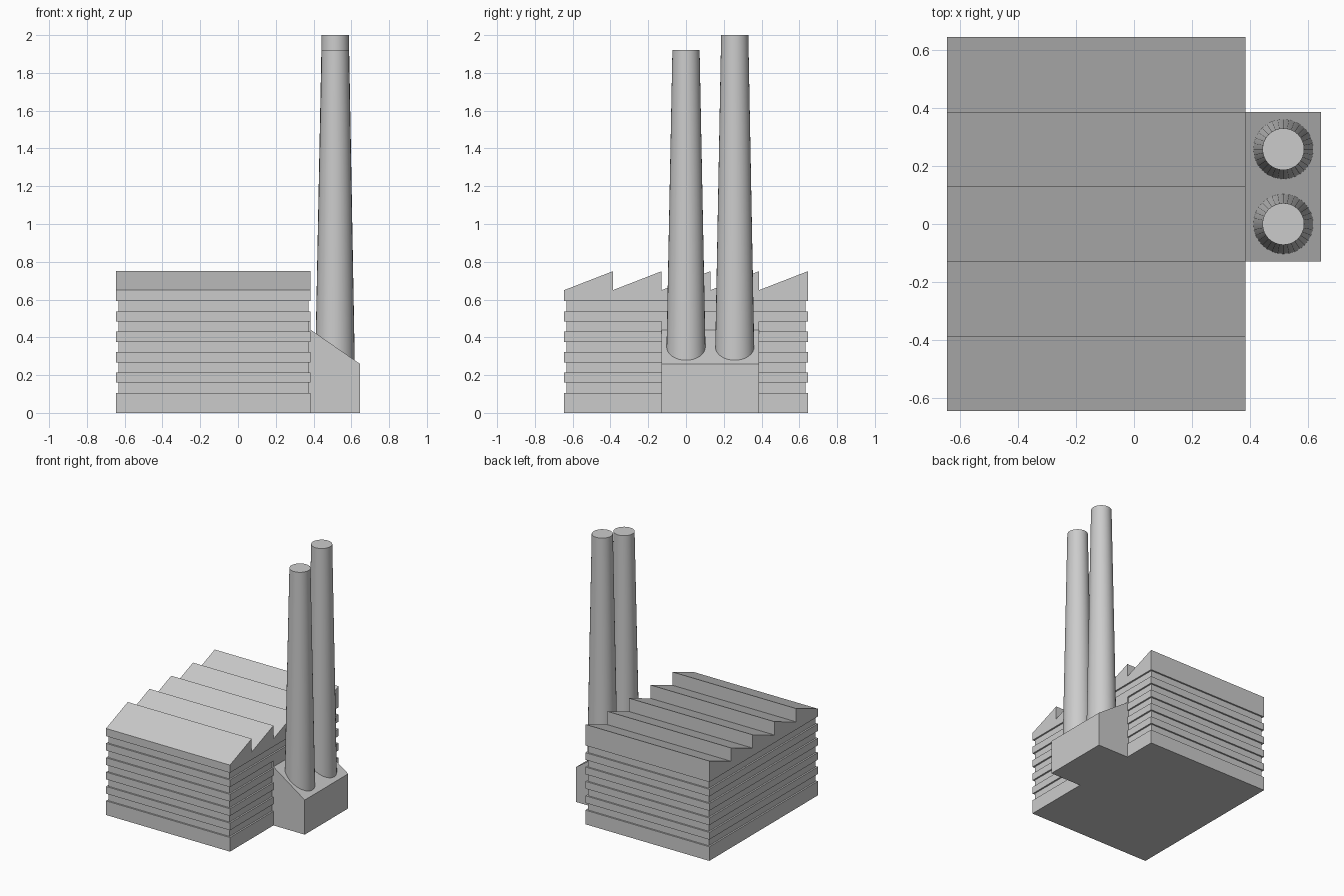
import bpy, bmesh, math

if "Cube" in bpy.data.objects:
    bpy.data.objects.remove(bpy.data.objects["Cube"])

X0, X1, Y = -0.645, 0.385, 0.645
INSET = 0.012
TOOTH = 2 * Y / 5


def finish(name, bm):
    bmesh.ops.recalc_face_normals(bm, faces=bm.faces)
    me = bpy.data.meshes.new(name)
    bm.to_mesh(me)
    bm.free()
    ob = bpy.data.objects.new(name, me)
    bpy.context.collection.objects.link(ob)
    return ob


def prism(name, profile, shift):
    """Extrude a closed planar profile by a vector."""
    bm = bmesh.new()
    face = bm.faces.new([bm.verts.new(p) for p in profile])
    ext = bmesh.ops.extrude_face_region(bm, geom=[face], use_keep_orig=True)
    verts = [g for g in ext["geom"] if isinstance(g, bmesh.types.BMVert)]
    bmesh.ops.translate(bm, verts=verts, vec=shift)
    return finish(name, bm)


# Hall walls: stacked rectangular rings, alternating full and recessed bands
levels = [(0.0, 0.0)]
for i in range(10):
    z = 0.106 + i * 0.054
    a, b = (0.0, INSET) if i % 2 == 0 else (INSET, 0.0)
    levels += [(z, a), (z, b)]
levels[-1] = (levels[-1][0], 0.0)
roof_base = levels[-1][0]

bm = bmesh.new()
previous = None
for z, d in levels:
    ring = [bm.verts.new(p) for p in ((X0 + d, -Y + d, z), (X1 - d, -Y + d, z),
                                      (X1 - d, Y - d, z), (X0 + d, Y - d, z))]
    if previous:
        for k in range(4):
            n = (k + 1) % 4
            bm.faces.new((previous[k], previous[n], ring[n], ring[k]))
    else:
        bm.faces.new(ring)
    previous = ring
bm.faces.new(previous)
finish("hall_walls", bm)

# Sawtooth roof with five teeth
saw = [(X0, Y, roof_base), (X0, -Y, roof_base)]
for i in range(5):
    y = -Y + i * TOOTH
    saw += [(X0, y, 0.65), (X0, y + TOOTH, 0.75)]
prism("sawtooth_roof", saw, (X1 - X0, 0, 0))

# Annex with sloping top, and its flat backing on the hall wall
YA = -TOOTH / 2
annex = [(X1 - INSET, 0), (0.645, 0), (0.645, 0.26), (X1, 0.44),
         (X1, 0.484), (X1 - INSET, 0.484)]
prism("boiler_annex", [(x, YA, z) for x, z in annex], (0, 2 * TOOTH, 0))


# Tapered chimneys, their feet cut to the annex slope
def chimney(name, y, top, r_top, r_low=0.103, sides=32):
    cx = 0.515
    bm = bmesh.new()
    bmesh.ops.create_cone(bm, cap_ends=True, segments=sides,
                          radius1=r_low, radius2=r_top, depth=1.0)
    for v in bm.verts:
        low = v.co.z < 0
        v.co.x += cx
        v.co.y += y
        v.co.z = 0.44 - (v.co.x - X1) * 0.18 / 0.26 if low else top
    ob = finish(name, bm)
    bpy.ops.object.select_all(action='DESELECT')
    ob.select_set(True)
    bpy.context.view_layer.objects.active = ob
    bpy.ops.object.shade_smooth_by_angle(angle=math.radians(30))


chimney("short_chimney", 0.0, 1.92, 0.072)
chimney("tall_chimney", TOOTH, 2.0, 0.072)
